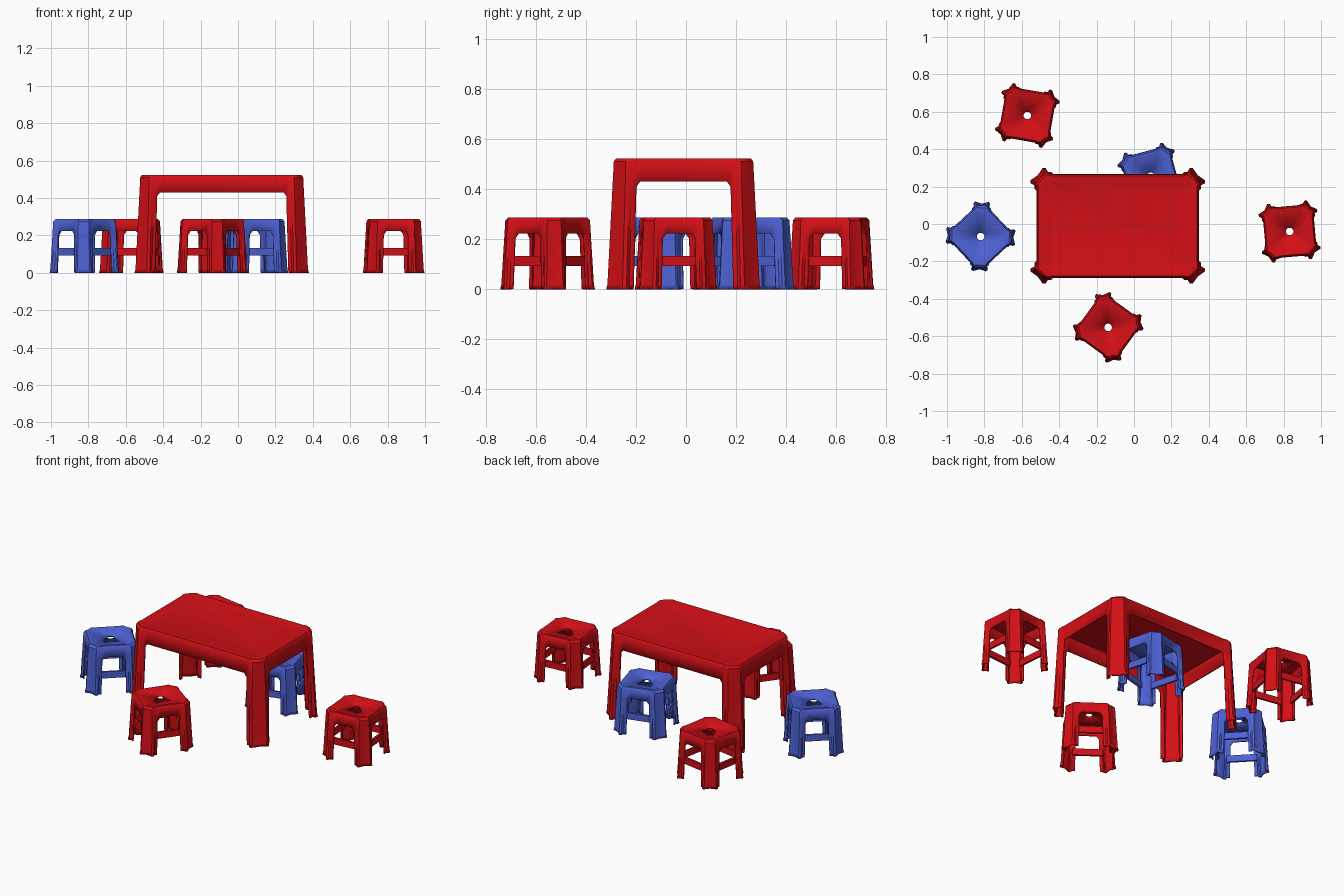
import bpy, bmesh, math
from mathutils import Matrix

if "Cube" in bpy.data.objects:
    bpy.data.objects.remove(bpy.data.objects["Cube"])


def material(name, color):
    m = bpy.data.materials.new(name)
    m.use_nodes = True
    m.diffuse_color = color
    m.node_tree.nodes["Principled BSDF"].inputs["Base Color"].default_value = color
    return m


RED = material("red plastic", (0.65, 0.005, 0.008, 1))
BLUE = material("blue plastic", (0.075, 0.12, 0.66, 1))


def outline(hx, hy, leg, lobe, rib, cut):
    """Counter-clockwise rectangle whose corners are cut and carry two ribs each."""
    half = [(0, leg), (0, lobe * 1.6), (-rib, lobe * 1.35), (-rib, lobe)]
    corner = half + [(cut, cut)] + [(b, a) for a, b in reversed(half)]
    points = []
    for sx, sy in ((1, 1), (-1, 1), (-1, -1), (1, -1)):
        run = corner if sx * sy > 0 else corner[::-1]
        points += [(sx * (hx - a), sy * (hy - b)) for a, b in run]
    return points


def finish(name, bm, mat, place, thickness=0):
    mesh = bpy.data.meshes.new(name)
    bm.to_mesh(mesh)
    bm.free()
    mesh.materials.append(mat)
    obj = bpy.data.objects.new(name, mesh)
    bpy.context.collection.objects.link(obj)
    obj.matrix_world = place
    bpy.ops.object.select_all(action='DESELECT')
    obj.select_set(True)
    bpy.context.view_layer.objects.active = obj
    bpy.ops.object.shade_smooth_by_angle(angle=math.radians(35))
    if thickness:
        mod = obj.modifiers.new("wall", 'SOLIDIFY')
        mod.thickness = thickness
        mod.offset = -1
    return obj


def moulded_shell(name, mat, place, hx, hy, height, opening, leg, lobe, cut,
                  flare, rib, wall, rim, dip, hole=0):
    """Hollow body: four splayed corner legs, an apron and a top."""
    bm = bmesh.new()
    levels = [0, 0.02, opening * 0.5, opening - 0.02, opening, height - 0.012, height]
    rings = []
    for z in levels:
        low = 1 - z / height
        grow = flare * low - (0.008 if z == height else 0)
        ribs = 0.003 + rib * low + (0.004 if z == 0 else 0)
        width = leg + (0.014 if z >= opening else 0)
        pts = outline(hx + grow, hy + grow, width, lobe, ribs, cut)
        rings.append([bm.verts.new((x, y, z)) for x, y in pts])
    n = len(rings[0])

    # shallow dished top, with a round hole when asked
    edge = [v.co.copy() for v in rings[-1]]
    for inset, drop in ((rim, 0), (rim + 0.01, dip)):
        rings.append([bm.verts.new((p.x * (1 - inset / hx), p.y * (1 - inset / hy),
                                    height - drop)) for p in edge])
    if hole:
        ring = []
        for i in range(n):
            a = math.pi / 4 + (i - 4) * math.tau / n
            ring.append(bm.verts.new((hole * math.cos(a), hole * math.sin(a), height - dip)))
        rings.append(ring)
    else:
        bm.faces.new(rings[-1])

    # walls, left open between the legs
    per_corner = n // 4
    for k, (lo, hi) in enumerate(zip(rings, rings[1:])):
        for j in range(n):
            between_legs = j % per_corner == per_corner - 1
            if between_legs and k < levels.index(opening):
                continue
            i = (j + 1) % n
            bm.faces.new((lo[j], lo[i], hi[i], hi[j]))
    return finish(name, bm, mat, place, wall)


def stool(name, mat, x, y, turn):
    place = Matrix.Translation((x, y, 0)) @ Matrix.Rotation(math.radians(turn), 4, 'Z')
    moulded_shell(name + "_body", mat, place, 0.134, 0.134, 0.287, 0.222, 0.072, 0.036,
                  0.018, 0.008, 0.008, 0.007, 0.018, 0.005, hole=0.02)
    # rails joining the legs
    bm = bmesh.new()
    for q in range(4):
        m = (Matrix.Rotation(q * math.pi / 2, 4, 'Z') @ Matrix.Translation((0.127, 0, 0.112))
             @ Matrix.Diagonal((0.012, 0.17, 0.04, 1)))
        bmesh.ops.create_cube(bm, size=1, matrix=m)
    finish(name + "_rails", bm, mat, place)


# table
moulded_shell("table", RED, Matrix.Translation((-0.087, -0.01, 0)), 0.432, 0.275, 0.522,
              0.43, 0.09, 0.045, 0.018, 0.014, 0.013, 0.01, 0.03, 0.003)

# stools around it
stool("back_right_stool", RED, -0.57, 0.58, -10)
stool("left_stool", RED, 0.832, -0.04, 5)
stool("front_stool", RED, -0.138, -0.553, -36)
stool("right_stool", BLUE, -0.82, -0.067, 43)
stool("back_stool", BLUE, 0.09, 0.255, 15)
